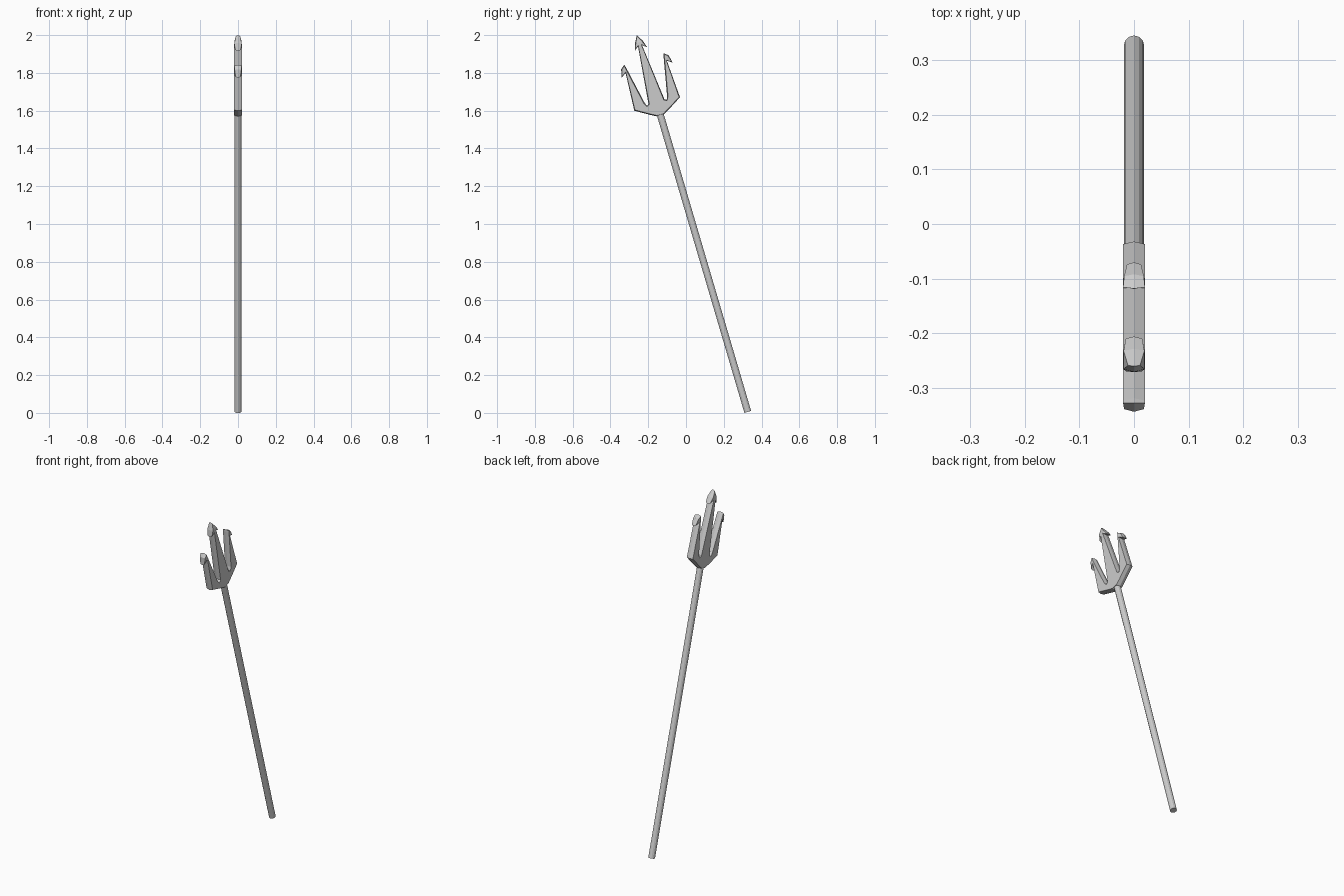
import bpy, bmesh, math
from mathutils import Vector, Matrix

if "Cube" in bpy.data.objects:
    bpy.data.objects.remove(bpy.data.objects["Cube"])

# Common frame: local z runs along the shaft, origin at the base of the head
TILT = math.atan2(0.462, 1.57)
FRAME = Matrix.Translation((0, -0.135, 1.575)) @ Matrix.Rotation(TILT, 4, 'X')


def finish(bm, name):
    bmesh.ops.recalc_face_normals(bm, faces=bm.faces)
    bm.transform(FRAME)
    mesh = bpy.data.meshes.new(name)
    bm.to_mesh(mesh)
    bm.free()
    obj = bpy.data.objects.new(name, mesh)
    bpy.context.collection.objects.link(obj)
    return obj


# Shaft: straight twelve-sided pole
bm = bmesh.new()
low, high = -1.6365, 0.02
bmesh.ops.create_cone(bm, cap_ends=True, segments=12, radius1=0.0185, radius2=0.0185,
                      depth=high - low, matrix=Matrix.Translation((0, 0, (low + high) / 2)))
finish(bm, "shaft")

# Fork head: half outline as (across, along, half thickness), bottom to middle tip
half = [
    (0.019, 0.000, 0.02), (0.050, 0.017, 0.02), (0.126, 0.063, 0.02),   # shoulder
    (0.114, 0.268, 0.02), (0.141, 0.249, 0.013), (0.131, 0.293, 0.018),  # outer barb
    (0.109, 0.311, 0.02), (0.104, 0.297, 0.02),                         # side tip
    (0.062, 0.087, 0.02), (0.054, 0.069, 0.02), (0.044, 0.076, 0.02),   # gap
    (0.011, 0.384, 0.02), (0.034, 0.366, 0.015), (0.022, 0.405, 0.019),  # middle barb
]
outline = half + [(0, 0.443, 0.011)] + [(-v, u, t) for v, u, t in reversed(half)]
n = len(outline)
pts = [Vector(p[:2]) for p in outline]

bm = bmesh.new()
rim, left, right = [], [], []
for i, p in enumerate(pts):
    # Flat sides are drawn in slightly from the ridged rim
    e1 = (p - pts[i - 1]).normalized()
    e2 = (pts[(i + 1) % n] - p).normalized()
    inward = Vector((-e1.y - e2.y, e1.x + e2.x)).normalized()
    q = p + inward * 0.005
    t = outline[i][2]
    rim.append(bm.verts.new((0, p.x, p.y)))
    left.append(bm.verts.new((-t, q.x, q.y)))
    right.append(bm.verts.new((t, q.x, q.y)))
for i in range(n):
    j = (i + 1) % n
    for side in (left, right):
        bm.faces.new((rim[i], rim[j], side[j], side[i]))
caps = [bm.faces.new(left), bm.faces.new(right)]
bmesh.ops.recalc_face_normals(bm, faces=bm.faces)
bmesh.ops.triangulate(bm, faces=caps)
finish(bm, "fork_head")
